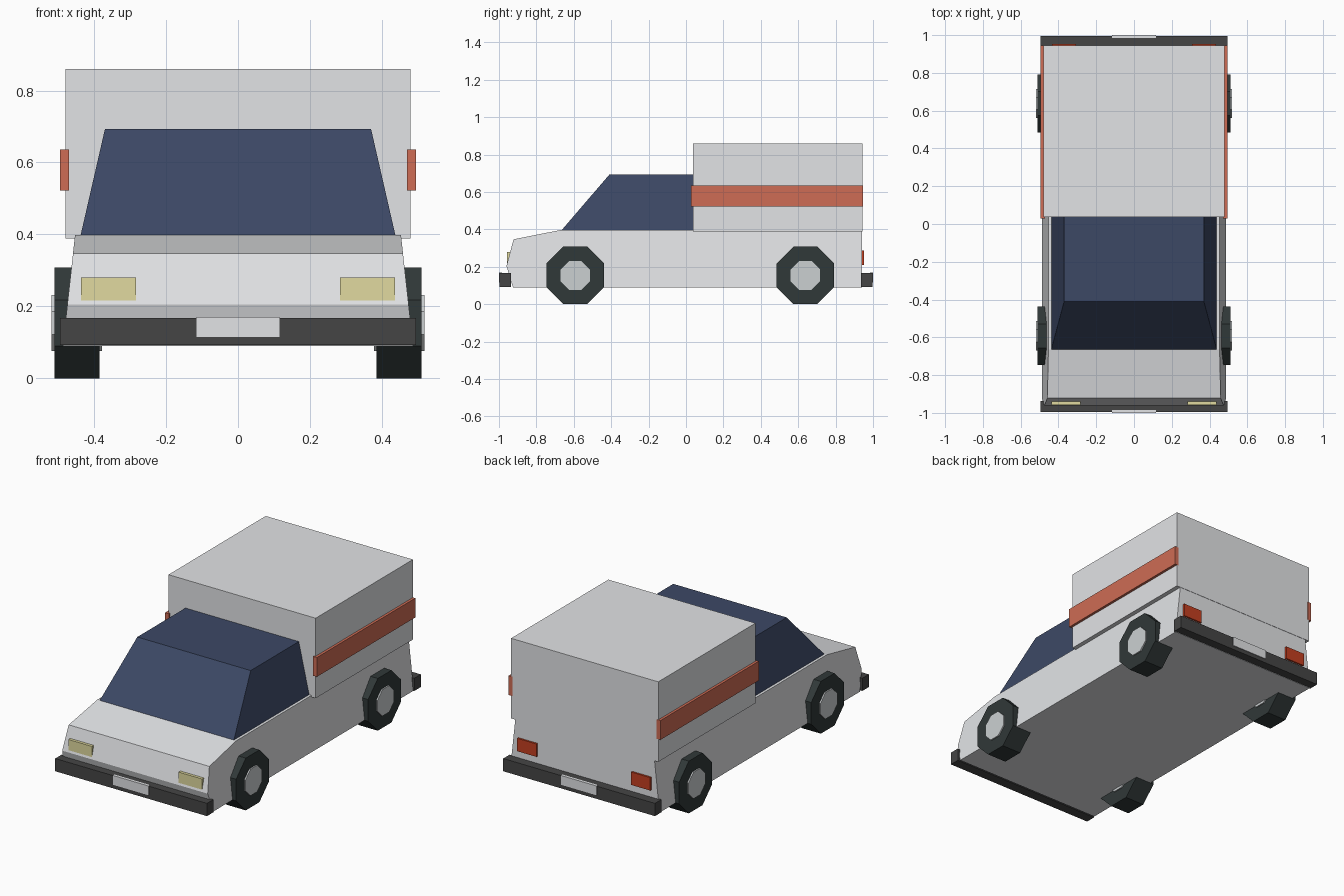
import bpy, bmesh, math
from mathutils import Matrix

if "Cube" in bpy.data.objects:
    bpy.data.objects.remove(bpy.data.objects["Cube"])


def material(name, rgb):
    m = bpy.data.materials.new(name)
    m.diffuse_color = (*rgb, 1)
    m.use_nodes = True
    m.node_tree.nodes["Principled BSDF"].inputs["Base Color"].default_value = m.diffuse_color
    return m


PAINT = material("white_paint", (0.76, 0.77, 0.79))
GLASS = material("dark_glass", (0.045, 0.065, 0.13))
ORANGE = material("orange_stripe", (0.62, 0.15, 0.09))
RED = material("red_lens", (0.55, 0.05, 0.015))
YELLOW = material("lamp_yellow", (0.75, 0.70, 0.35))
BUMPER = material("bumper_grey", (0.06, 0.06, 0.06))
RUBBER = material("rubber", (0.03, 0.04, 0.04))
HUB = material("hub_grey", (0.6, 0.63, 0.64))


def finish(name, bm, mat):
    bmesh.ops.recalc_face_normals(bm, faces=bm.faces)
    me = bpy.data.meshes.new(name)
    bm.to_mesh(me)
    bm.free()
    me.materials.append(mat)
    ob = bpy.data.objects.new(name, me)
    bpy.context.collection.objects.link(ob)
    return ob


def box(name, x, y, z, mat):
    bm = bmesh.new()
    bmesh.ops.create_cube(bm, size=1)
    for v in bm.verts:
        v.co = [a[0] if c < 0 else a[1] for a, c in zip((x, y, z), v.co)]
    return finish(name, bm, mat)


def tapered_prism(name, profile, half_width, mat):
    """Side profile of (y, z) points; half width depends on height."""
    bm = bmesh.new()
    left = [bm.verts.new((-half_width(z), y, z)) for y, z in profile]
    right = [bm.verts.new((half_width(z), y, z)) for y, z in profile]
    bm.faces.new(left)
    bm.faces.new(right)
    n = len(profile)
    for i in range(n):
        j = (i + 1) % n
        bm.faces.new((left[i], left[j], right[j], right[i]))
    return finish(name, bm, mat)


def octagon(name, x0, x1, y, z, apothem, mat):
    """Eight-sided disc with its axle along x and a flat at the bottom."""
    bm = bmesh.new()
    r = apothem / math.cos(math.pi / 8)
    bmesh.ops.create_cone(bm, cap_ends=True, segments=8, radius1=r, radius2=r,
                          depth=abs(x1 - x0))
    m = (Matrix.Translation(((x0 + x1) / 2, y, z))
         @ Matrix.Rotation(math.pi / 2, 4, 'Y')
         @ Matrix.Rotation(math.pi / 8, 4, 'Z'))
    bmesh.ops.transform(bm, matrix=m, verts=bm.verts)
    # the cone may start on a vertex or a flat; make sure a flat is lowest
    low = min(v.co.z for v in bm.verts)
    if low < z - apothem - 1e-4:
        c = (0, y, z)
        bmesh.ops.rotate(bm, cent=c, verts=bm.verts,
                         matrix=Matrix.Rotation(math.pi / 8, 3, 'X'))
    return finish(name, bm, mat)


# Lower body and glass cab
tapered_prism("body", [(-0.925, 0.09), (-0.96, 0.205), (-0.922, 0.347),
                       (-0.665, 0.398), (0.942, 0.398), (0.942, 0.09)],
              lambda z: 0.487 - (z - 0.09) * 0.11, PAINT)
tapered_prism("cab_glass", [(-0.665, 0.396), (-0.41, 0.693),
                            (0.06, 0.693), (0.06, 0.396)],
              lambda z: 0.438 - (z - 0.396) * 0.229, GLASS)

# Cargo box
box("cargo_box", (-0.48, 0.48), (0.038, 0.944), (0.388, 0.86), PAINT)

# Bumpers with plain plates
for end, s in (("front", -1), ("rear", 1)):
    box(end + "_bumper", (-0.495, 0.495), sorted((s * 0.936, s * 0.996)),
        (0.092, 0.167), BUMPER)
    box(end + "_plate", (-0.116, 0.116), sorted((s * 0.985, s * 1.0)),
        (0.115, 0.17), PAINT)

# Mirrored side parts
for side, s in (("left", -1), ("right", 1)):
    box(side + "_stripe", sorted((s * 0.47, s * 0.495)), (0.028, 0.945),
        (0.522, 0.636), ORANGE)
    box(side + "_headlight", sorted((s * 0.283, s * 0.436)), (-0.957, -0.92),
        (0.217, 0.28), YELLOW)
    box(side + "_taillight", sorted((s * 0.308, s * 0.434)), (0.93, 0.953),
        (0.21, 0.286), RED)
    for end, y in (("front", -0.592), ("rear", 0.638)):
        octagon(f"{end}_{side}_tyre", s * 0.385, s * 0.51, y, 0.154, 0.154, RUBBER)
        octagon(f"{end}_{side}_hub", s * 0.378, s * 0.518, y, 0.154, 0.078, HUB)
